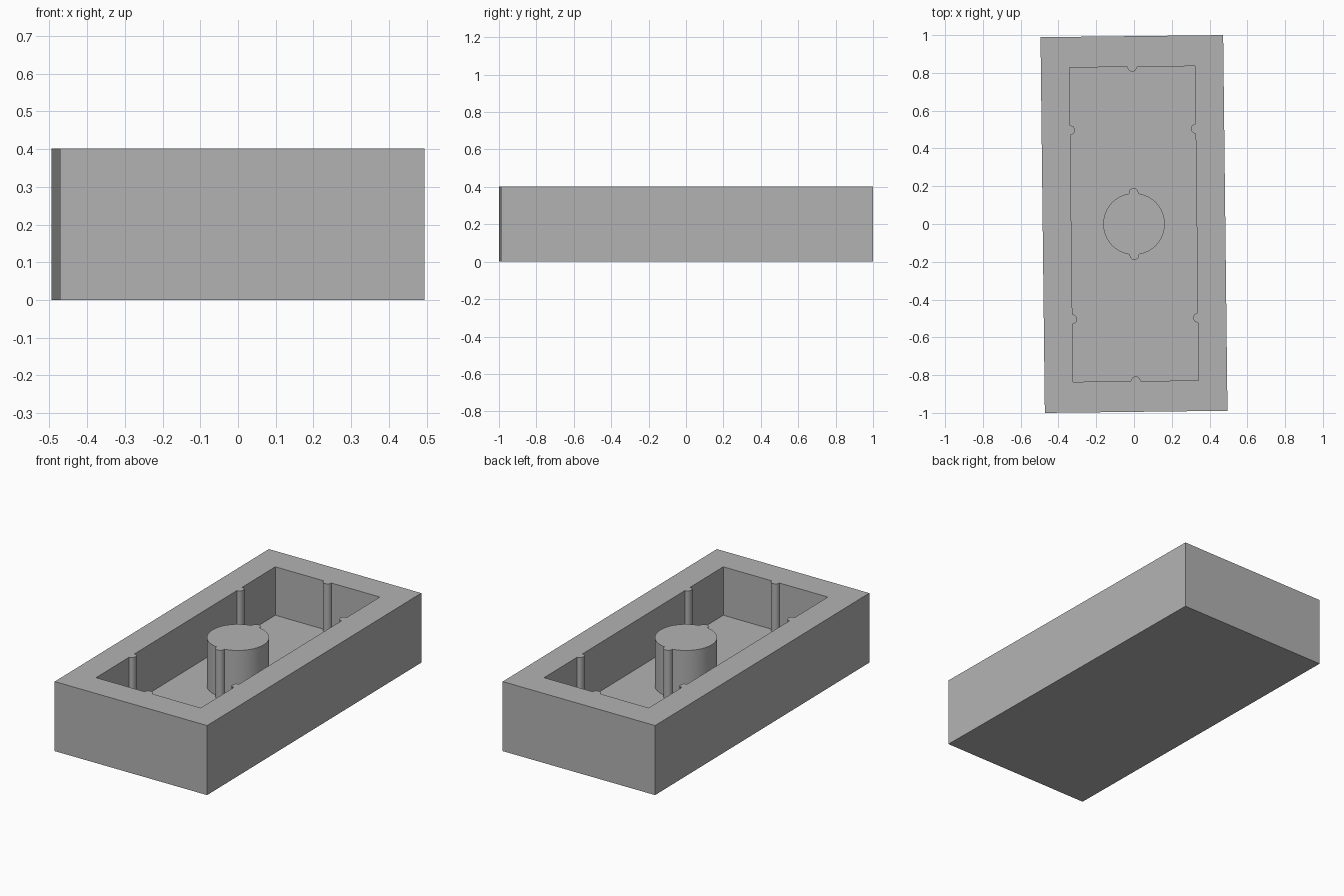
import bpy, bmesh
from math import sin, cos, pi, asin, radians

if "Cube" in bpy.data.objects:
    bpy.data.objects.remove(bpy.data.objects["Cube"])

HX, HY, H = 0.4835, 0.9945, 0.402      # block half sizes and height
CX, CY, FLOOR = 0.332, 0.832, 0.122    # cavity half sizes and floor level
POST_R, RIB_R, NECK = 0.163, 0.025, 0.165
TILT = radians(0.66)                   # slight turn of the whole block

grey = bpy.data.materials.new("grey")
grey.diffuse_color = (0.45, 0.45, 0.45, 1)
grey.use_nodes = True
grey.node_tree.nodes["Principled BSDF"].inputs["Base Color"].default_value = grey.diffuse_color


def arc(cx, cy, r, a0, a1, n):
    return [(cx + r * cos(a0 + (a1 - a0) * i / n), cy + r * sin(a0 + (a1 - a0) * i / n))
            for i in range(n + 1)]


def ring(bm, pts, z):
    """Closed loop of vertices and edges at height z."""
    vs = [bm.verts.new((x, y, z)) for x, y in pts]
    es = [bm.edges.new((vs[i - 1], vs[i])) for i in range(len(vs))]
    return vs, es


def walls(bm, low, high):
    for i in range(len(low)):
        bm.faces.new((low[i - 1], low[i], high[i], high[i - 1]))


def finish(bm, name):
    bmesh.ops.recalc_face_normals(bm, faces=bm.faces)
    me = bpy.data.meshes.new(name)
    bm.to_mesh(me)
    bm.free()
    ob = bpy.data.objects.new(name, me)
    ob.rotation_euler.z = TILT
    me.materials.append(grey)
    bpy.context.collection.objects.link(ob)
    bpy.ops.object.select_all(action='DESELECT')
    ob.select_set(True)
    bpy.context.view_layer.objects.active = ob
    bpy.ops.object.shade_smooth_by_angle(angle=radians(30))


# Cavity outline, counter-clockwise, with half-round ribs bulging inwards
def rib(x, y, facing):
    return arc(x, y, RIB_R, facing + pi / 2, facing - pi / 2, 12)


cavity = ([(-CX, -CY)] + rib(0, -CY, pi / 2) +
          [(CX, -CY)] + rib(CX, -0.5, pi) + rib(CX, 0.5, pi) +
          [(CX, CY)] + rib(0, CY, -pi / 2) +
          [(-CX, CY)] + rib(-CX, 0.5, 0) + rib(-CX, -0.5, 0))

# Post outline: circle with a rib at the front and back
a = asin(RIB_R / POST_R)
half = arc(0, 0, POST_R, -pi / 2 + a, pi / 2 - a, 40) + arc(0, NECK, RIB_R, 0, pi, 12)
post = half + [(-x, -y) for x, y in half]

# Tray: outer block, rim, cavity walls and floor
bm = bmesh.new()
block = [(-HX, -HY), (HX, -HY), (HX, HY), (-HX, HY)]
base, _ = ring(bm, block, 0)
top, top_e = ring(bm, block, H)
rim, rim_e = ring(bm, cavity, H)
bed, bed_e = ring(bm, cavity, FLOOR)
foot, foot_e = ring(bm, post, FLOOR)
bm.faces.new(base)
walls(bm, base, top)
walls(bm, bed, rim)
bmesh.ops.triangle_fill(bm, edges=top_e + rim_e, use_beauty=True)
bmesh.ops.triangle_fill(bm, edges=bed_e + foot_e, use_beauty=True)
finish(bm, "tray")

# Centre post rising to the rim
bm = bmesh.new()
low, _ = ring(bm, post, FLOOR)
high, _ = ring(bm, post, H)
walls(bm, low, high)
bm.faces.new(high)
finish(bm, "centre_post")
